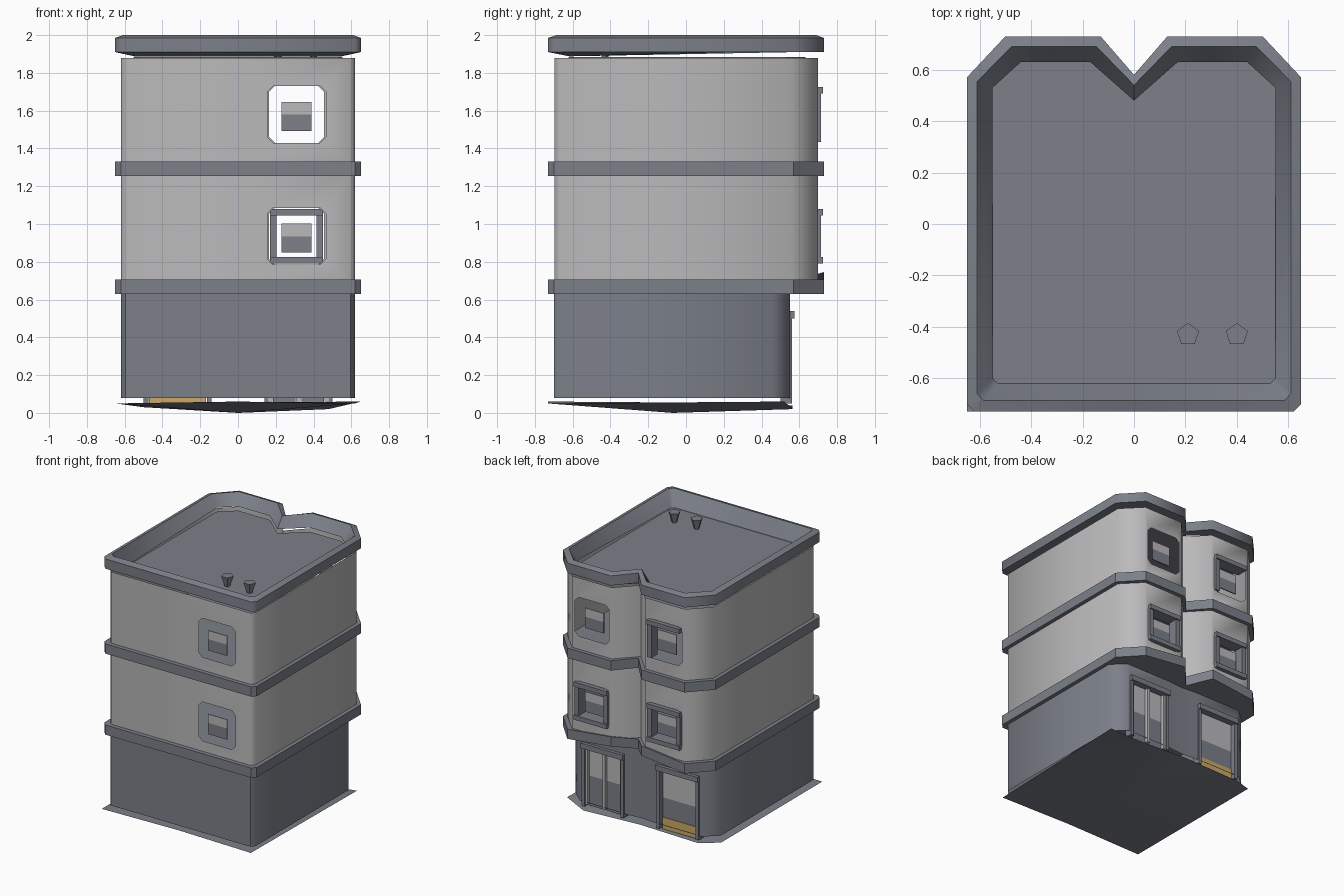
import bpy, bmesh, math
from mathutils import Vector

cube = bpy.data.objects.get("Cube")
if cube:
    bpy.data.objects.remove(cube)


def material(name, rgb):
    m = bpy.data.materials.new(name)
    m.use_nodes = True
    m.diffuse_color = (*rgb, 1)
    m.node_tree.nodes["Principled BSDF"].inputs["Base Color"].default_value = (*rgb, 1)
    return m


SLATE = material("slate grey", (0.2, 0.215, 0.25))
PALE = material("pale grey", (0.5, 0.49, 0.5))
TAN = material("tan", (0.6, 0.4, 0.14))


def finish(name, bm, mats, smooth=None, recalc=True):
    if recalc:
        bmesh.ops.recalc_face_normals(bm, faces=bm.faces)
    mesh = bpy.data.meshes.new(name)
    bm.to_mesh(mesh)
    bm.free()
    for m in mats:
        mesh.materials.append(m)
    ob = bpy.data.objects.new(name, mesh)
    bpy.context.collection.objects.link(ob)
    if smooth:
        bpy.ops.object.select_all(action="DESELECT")
        ob.select_set(True)
        bpy.context.view_layer.objects.active = ob
        bpy.ops.object.shade_smooth_by_angle(angle=math.radians(smooth))
    return ob


# Half outlines of the plan, from the back notch round to the front centre
INNER = [(0, .48), (.17, .63), (.44, .63), (.55, .53), (.55, -.6), (.53, -.62), (0, -.62)]
OUTER = [(0, .58), (.13, .73), (.5, .73), (.65, .57), (.65, -.7), (.62, -.73), (0, -.73)]
SHOP = [(0, .54), (.12, .55), (.52, .55), (.62, .46), (.62, -.67), (.595, -.7), (0, -.7)]
BACK_L, FRONT, BACK_R = 1, 5, 10      # outline edges that carry openings


def mirror(half):
    return half + [(-x, y) for x, y in reversed(half[1:-1])]


def outline(t):
    return mirror([tuple(Vector(a).lerp(Vector(b), t)) for a, b in zip(INNER, OUTER)])


def loft(name, rings, mat, smooth, caps=True, closed=False):
    bm = bmesh.new()
    vs = [[bm.verts.new(p) for p in r] for r in rings]
    n = len(vs[0])
    pairs = list(zip(vs, vs[1:])) + ([(vs[-1], vs[0])] if closed else [])
    for a, b in pairs:
        for i in range(n):
            bm.faces.new((a[i], b[i], b[(i + 1) % n], a[(i + 1) % n]))
    if caps:
        bm.faces.new(vs[0])
        bm.faces.new(vs[-1])
    return finish(name, bm, [mat], smooth)


def wall(name, plan, z0, z1, holes, mat, cut=.03):
    """Open shell; holes maps an outline edge to (x0, x1, z0, z1)."""
    bm = bmesh.new()
    n = len(plan)
    low = [bm.verts.new((x, y, z0)) for x, y in plan]
    top = [bm.verts.new((x, y, z1)) for x, y in plan]
    for i in range(n):
        j = (i + 1) % n
        rect = [low[i], low[j], top[j], top[i]]
        if i not in holes:
            bm.faces.new(rect[::-1])
            continue
        a, b, h0, h1 = holes[i]
        if plan[j][0] < plan[i][0]:
            a, b = b, a
        s = cut if b > a else -cut
        y = plan[i][1]
        pts = [(a + s, h0), (b - s, h0), (b, h0 + cut), (b, h1 - cut),
               (b - s, h1), (a + s, h1), (a, h1 - cut), (a, h0 + cut)]
        h = [bm.verts.new((x, y, z)) for x, z in pts]
        for k in range(4):
            m = (k + 1) % 4
            bm.faces.new((h[2 * k], h[2 * k + 1], rect[m], rect[k]))
            bm.faces.new((h[2 * k + 1], h[2 * m], rect[m]))
    return finish(name, bm, [mat], 50, recalc=False)


def boxes(name, items, mats, rule=None):
    bm = bmesh.new()
    for x0, x1, y0, y1, z0, z1 in items:
        vs = bmesh.ops.create_cube(bm, size=1)["verts"]
        for v in vs:
            v.co = (x0 if v.co.x < 0 else x1, y0 if v.co.y < 0 else y1, z0 if v.co.z < 0 else z1)
    if rule:
        for f in bm.faces:
            f.material_index = rule(f.calc_center_median())
    return finish(name, bm, mats)


def pane(name, x, y, z, w, h, split):
    boxes(name, [(x - w, x + w, y - .004, y + .004, z - h, split),
                 (x - w, x + w, y - .004, y + .004, split, z + h)],
          [SLATE, PALE], lambda c: int(c.z > split))


# Storey walls
wall("shop_wall", mirror(SHOP), .08, .64,
     {BACK_L: (.15, .49, .085, .53), BACK_R: (-.49, -.15, .085, .53)}, SLATE, .005)
for level, z in (("lower", .935), ("upper", 1.58)):
    h0, h1 = z - .15, z + .15
    base = .69 if level == "lower" else 1.32
    roofline = 1.27 if level == "lower" else 1.88
    wall(level + "_wall", outline(.7), base, roofline,
         {BACK_L: (.165, .455, h0, h1), BACK_R: (-.455, -.165, h0, h1),
          FRONT: (.155, .465, h0, h1)}, PALE)
    for side, x, y in (("front", .31, -.69), ("back_left", .31, .67), ("back_right", -.31, .67)):
        pane(f"{level}_{side}_pane", x, y, z - .01, .08, .077, z)

# Ledges between storeys; the lowest one lifts over the shop front
o = outline(1)
lift = [.04 if y > .6 and abs(x) < .2 else 0 for x, y in o]
loft("lower_ledge", [[(x, y, z + d) for (x, y), d in zip(o, lift)] for z in (.63, .705)], SLATE, 40)
loft("upper_ledge", [[(x, y, z) for x, y in o] for z in (1.255, 1.33)], SLATE, 40)

# Roof slab and sloped parapet, which lifts clear of the roof at the back
loft("roof", [[(x, y, z) for x, y in outline(.02)] for z in (1.87, 1.885)], SLATE, 30)
loft("parapet", [[(x, y, z + (.03 if t == 0 and y > .4 else 0)) for x, y in outline(t)]
                 for t, z in ((1, 1.91), (1, 1.985), (.6, 2), (0, 1.888))],
     SLATE, 65, caps=False, closed=True)

# Rooftop vents
for side, x in (("right", .21), ("left", .4)):
    bm = bmesh.new()
    bmesh.ops.create_cone(bm, cap_ends=True, segments=5, radius1=.02, radius2=.045, depth=.08)
    bmesh.ops.translate(bm, verts=bm.verts, vec=(x, -.43, 1.925))
    finish(side + "_roof_vent", bm, [SLATE])


# Window surrounds on the back
def surround(name, x, z, bars):
    w, h, t = .14, .145, .035
    parts = {"top": (x - w, x + w, .63, .725, z + h - t, z + h),
             "sill": (x - w, x + w, .63, .725, z - h, z - h + t),
             "left": (x + w - t, x + w, .64, .715, z - h, z + h),
             "right": (x - w, x - w + t, .64, .715, z - h, z + h)}
    boxes(name, [parts[b] for b in bars], [SLATE])


for side, x in (("left", .31), ("right", -.31)):
    surround(f"lower_{side}_surround", x, .935, ("top", "sill", "left", "right"))
surround("upper_right_surround", -.31, 1.58, ("top", "left"))

# Shop front: door leaves, display window, posts and headers
for side, x in (("inner", .245), ("outer", .395)):
    pane(f"{side}_door_leaf", x, .52, .275, .06, .225, .28)
boxes("door_posts", [(x - .012, x + .012, .5, .545, .06, .51) for x in (.17, .32, .47)], [PALE])
pane("display_window", -.32, .52, .31, .15, .19, .28)
boxes("display_plinth", [(-.47, -.17, .515, .53, .04, .13)], [TAN])
for side, s in (("door", 1), ("window", -1)):
    x = .32 * s
    boxes(side + "_frame", [(x - .18, x + .18, .5, .575, .5, .54),
                            (x - .18, x - .155, .5, .56, .05, .51),
                            (x + .155, x + .18, .5, .56, .05, .51)], [SLATE])

# Shallow dished ground plate
bm = bmesh.new()
rim = [bm.verts.new((x, y, z)) for x, y, z in
       ((-.65, -.73, .05), (0, -.73, .06), (.62, -.73, .05), (.65, .52, .06),
        (.48, .565, .02), (0, .565, .04), (-.5, .565, .03), (-.65, .5, .05))]
for z in (0, .055):
    hub = bm.verts.new((0, -.07, z))
    for i in range(len(rim)):
        bm.faces.new((rim[i], rim[(i + 1) % len(rim)], hub))
finish("ground_plate", bm, [SLATE], 40)
